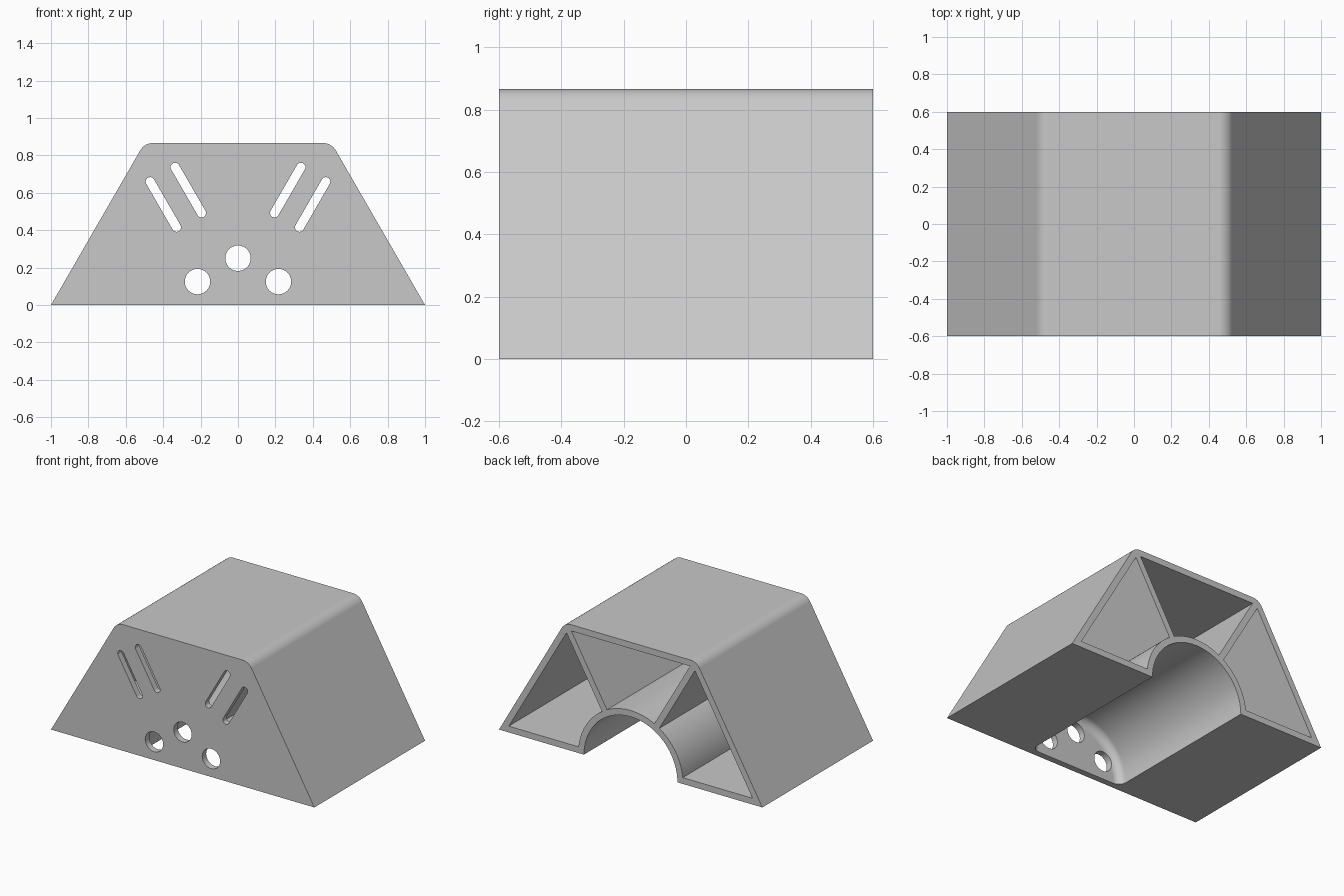
import bpy
import bmesh
from math import sin, cos, pi, radians, sqrt, asin
from mathutils import Vector

cube = bpy.data.objects.get("Cube")
if cube:
    bpy.data.objects.remove(cube)

T = 0.043                # wall thickness
HALF = T / 2             # half thickness of a spoke
HEIGHT = sqrt(3) / 2
FRONT, BACK = -0.6, 0.6
INNER = FRONT + T        # inside of the front wall
BORE = 0.355             # tunnel radius
SHELL = BORE + T
FILLET = 0.055

grey = bpy.data.materials.new("plain grey")
grey.use_nodes = True
grey.diffuse_color = (0.58, 0.58, 0.58, 1)
grey.node_tree.nodes["Principled BSDF"].inputs["Base Color"].default_value = grey.diffuse_color


def finish(bm, name):
    bmesh.ops.recalc_face_normals(bm, faces=bm.faces)
    mesh = bpy.data.meshes.new(name)
    bm.to_mesh(mesh)
    bm.free()
    mesh.materials.append(grey)
    obj = bpy.data.objects.new(name, mesh)
    bpy.context.collection.objects.link(obj)
    return obj


def prism(name, outline, y0, y1):
    """Extrude an (x, z) outline along y."""
    bm = bmesh.new()
    face = bm.faces.new([bm.verts.new((x, y0, z)) for x, z in outline])
    new = bmesh.ops.extrude_face_region(bm, geom=[face])["geom"]
    verts = [v for v in new if isinstance(v, bmesh.types.BMVert)]
    bmesh.ops.translate(bm, verts=verts, vec=(0, y1 - y0, 0))
    return finish(bm, name)


def arc(cx, cz, r, a0, a1, n):
    angles = [a0 + (a1 - a0) * i / n for i in range(n + 1)]
    return [(cx + r * cos(a), cz + r * sin(a)) for a in angles]


def on_spoke(r, offset):
    """Point along the +x spoke, offset sideways (positive is outward)."""
    a = pi / 3
    return (r * cos(a) + offset * sin(a), r * sin(a) - offset * cos(a))


def mirrored(outline):
    return [(-x, z) for x, z in outline]


# Body: half hexagon with rounded upper corners
R = 0.08
cx, cz = 0.5 - R / sqrt(3), HEIGHT - R
shoulder = arc(cx, cz, R, radians(30), pi / 2, 10)
right = [(1, 0)] + shoulder
body = prism("ventilated_housing", right + mirrored(right)[::-1], FRONT, BACK)

cutters = []

# Side cells, between outer wall, spoke, arch and floor
tip = (HEIGHT - T - HALF / 2) / HEIGHT
spoke_gap = asin(HALF / SHELL)
side = [on_spoke(tip, HALF), (1 - T * sqrt(3), T)]
side += arc(0, 0, SHELL, asin(T / SHELL), pi / 3 - spoke_gap, 20)
cutters.append(prism("side_cell_left", side, INNER, BACK + 0.1))
cutters.append(prism("side_cell_right", mirrored(side), INNER, BACK + 0.1))

# Centre cell, between the spokes
corner = on_spoke(tip, -HALF)
a = pi / 3 + spoke_gap
centre = arc(0, 0, SHELL, a, pi - a, 20) + [(-corner[0], corner[1]), corner]
cutters.append(prism("centre_cell", centre, INNER, BACK + 0.1))

# Tunnel, turned about y, with a fillet against the front wall
profile = arc(INNER + FILLET, BORE - FILLET, FILLET, pi, pi / 2, 8)
profile.append((BACK + 0.1, BORE))
bm = bmesh.new()
N = 72
rings = [[bm.verts.new((r * cos(2 * pi * i / N), y, r * sin(2 * pi * i / N)))
          for i in range(N)] for y, r in profile]
for p, q in zip(rings, rings[1:]):
    for i in range(N):
        j = (i + 1) % N
        bm.faces.new((p[i], p[j], q[j], q[i]))
bm.faces.new(rings[0])
bm.faces.new(rings[-1])
cutters.append(finish(bm, "tunnel"))

# Round holes through the front wall
for deg in (30, 90, 150):
    x, z = 0.25 * cos(radians(deg)), 0.25 * sin(radians(deg))
    hole = arc(x, z, 0.068, 0, 2 * pi, 40)[:-1]
    cutters.append(prism("round_hole", hole, FRONT - 0.1, INNER + 0.02))

# Slots on both sides of each spoke
for offset in (0.077, -0.077):
    top, low = on_spoke(0.806, offset), on_spoke(0.524, offset)
    slot = arc(*top, 0.024, -pi / 6, 5 * pi / 6, 12)
    slot += arc(*low, 0.024, 5 * pi / 6, 11 * pi / 6, 12)
    for outline in (slot, mirrored(slot)):
        cutters.append(prism("slot", outline, FRONT - 0.1, INNER + 0.02))

# Cut everything and keep only the finished body
for cutter in cutters:
    cutter.hide_render = True
    mod = body.modifiers.new(cutter.name, "BOOLEAN")
    mod.operation = "DIFFERENCE"
    mod.solver = "EXACT"
    mod.object = cutter
graph = bpy.context.evaluated_depsgraph_get()
mesh = bpy.data.meshes.new_from_object(body.evaluated_get(graph))
body.modifiers.clear()
body.data = mesh
mesh.materials.clear()
mesh.materials.append(grey)
for cutter in cutters:
    bpy.data.objects.remove(cutter)

# Smooth the curved surfaces, keep flats flat
bpy.ops.object.select_all(action="DESELECT")
body.select_set(True)
bpy.context.view_layer.objects.active = body
bpy.ops.object.shade_smooth_by_angle(angle=radians(25))
weighted = body.modifiers.new("flat_faces", "WEIGHTED_NORMAL")
weighted.keep_sharp = True
